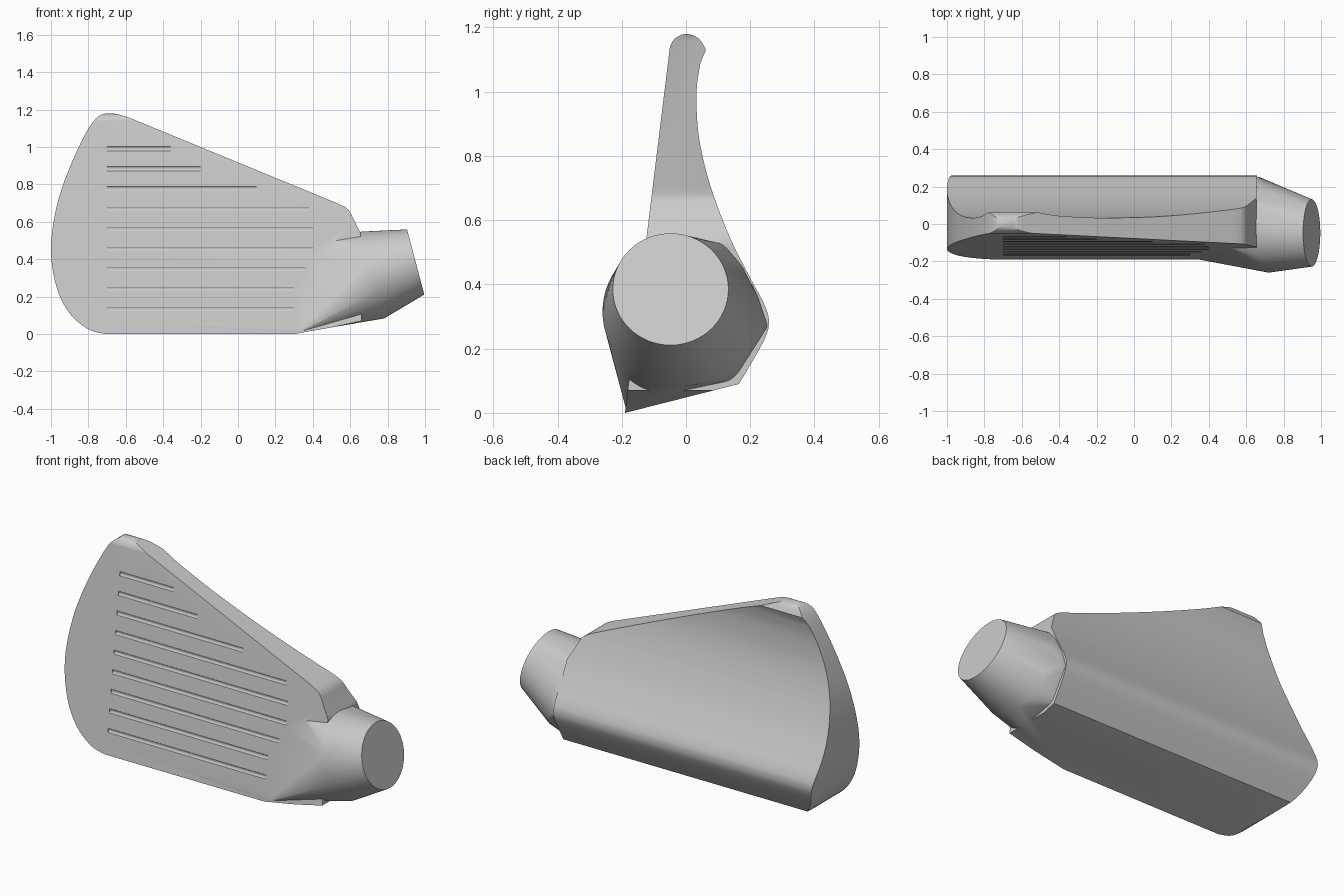
import bpy, bmesh, math
from mathutils import Vector, Matrix

cube = bpy.data.objects.get("Cube")
if cube:
    bpy.data.objects.remove(cube)

steel = bpy.data.materials.new("satin_steel")
steel.use_nodes = True
steel.diffuse_color = (0.6, 0.6, 0.6, 1)
steel.node_tree.nodes["Principled BSDF"].inputs["Base Color"].default_value = (0.6, 0.6, 0.6, 1)


def to_object(name, bm):
    bmesh.ops.recalc_face_normals(bm, faces=bm.faces[:])
    mesh = bpy.data.meshes.new(name)
    bm.to_mesh(mesh)
    bm.free()
    mesh.materials.append(steel)
    obj = bpy.data.objects.new(name, mesh)
    bpy.context.collection.objects.link(obj)
    return obj


def smooth_path(pts, steps=5):
    """Catmull-Rom curve through 2D points."""
    p = [Vector(q) for q in pts]
    p = [p[0]] + p + [p[-1]]
    out = []
    for a, b, c, d in zip(p, p[1:], p[2:], p[3:]):
        for i in range(steps):
            t = i / steps
            out.append(0.5 * (2 * b + (c - a) * t + (2 * a - 5 * b + 4 * c - d) * t ** 2
                              + (3 * b - a - 3 * c + d) * t ** 3))
    return out + [p[-1]]


def prism(name, outline, place, offset):
    bm = bmesh.new()
    face = bm.faces.new([bm.verts.new(place(u, v)) for u, v in outline])
    new = bmesh.ops.extrude_face_region(bm, geom=[face])["geom"]
    bmesh.ops.translate(bm, vec=offset, verts=[g for g in new if isinstance(g, bmesh.types.BMVert)])
    return to_object(name, bm)


def combine(target, tool, operation):
    mod = target.modifiers.new(operation.lower(), "BOOLEAN")
    mod.operation, mod.object, mod.solver = operation, tool, "EXACT"
    bpy.context.view_layer.objects.active = target
    bpy.ops.object.modifier_apply(modifier=mod.name)
    bpy.data.objects.remove(tool)


# Blade: side section swept across, trimmed to the face outline
section = [(-0.19, 0.0)] + smooth_path(
    [(-0.05, 1.14), (-0.035, 1.165), (0, 1.18), (0.04, 1.165), (0.062, 1.13)], 3) + smooth_path(
    [(0.045, 1.09), (0.033, 1.0), (0.04, 0.86), (0.075, 0.71), (0.135, 0.55), (0.2, 0.42),
     (0.245, 0.335), (0.258, 0.28), (0.24, 0.22), (0.165, 0.09)])
head = prism("club_head", section, lambda u, v: (-1.1, u, v), (2.2, 0, 0))

toe = smooth_path([(-0.71, 0.0), (-0.8, 0.025), (-0.9, 0.11), (-0.97, 0.25), (-1.0, 0.45),
                   (-0.97, 0.68), (-0.9, 0.89), (-0.81, 1.08), (-0.75, 1.16), (-0.68, 1.18),
                   (-0.59, 1.16)])
heel = smooth_path([(0.54, 0.695), (0.59, 0.665), (0.62, 0.61), (0.655, 0.54)], 3)
outline = toe + heel + [(0.66, 0.07), (0.5, 0.035), (0.3, 0.0)]
trim = prism("outline_trim", outline, lambda u, v: (u, -0.5, v), (0, 1, 0))
combine(head, trim, "INTERSECT")

# Hosel: tapered socket blended into the heel
bm = bmesh.new()
axis = Vector((0.967, 0, 0.256))
turn = axis.to_track_quat("Z", "Y").to_matrix().to_4x4()
for centre, radius in (((0.72, -0.02, 0.315), 0.24), ((0.95, -0.048, 0.385), 0.18)):
    bmesh.ops.create_circle(bm, segments=64, radius=radius,
                            matrix=Matrix.Translation(centre) @ turn)
for point in ((0.32, -0.185, 0.005), (0.45, -0.135, 0.42), (0.4, 0.16, 0.09), (0.6, 0.16, 0.1),
              (0.6, 0.235, 0.22), (0.665, 0.253, 0.27), (0.62, 0.24, 0.33),
              (0.55, 0.14, 0.52), (0.5, -0.12, 0.5)):
    bm.verts.new(point)
hull = bmesh.ops.convex_hull(bm, input=bm.verts[:])
loose = {g for g in hull["geom_interior"] + hull["geom_unused"] if isinstance(g, bmesh.types.BMVert)}
bmesh.ops.delete(bm, geom=list(loose), context="VERTS")
bmesh.ops.dissolve_limit(bm, angle_limit=0.01, verts=bm.verts[:], edges=bm.edges[:])
combine(head, to_object("hosel", bm), "UNION")

# Face grooves: shallow horizontal channels
ends = [0.3, 0.3, 0.36, 0.4, 0.4, 0.38, 0.1, -0.2, -0.36]
bm = bmesh.new()
for i, end in enumerate(ends):
    z = 0.135 + 0.107 * i
    y = -0.19 + 0.14 * z / 1.14
    place = Matrix.Translation(((end - 0.7) / 2, y - 0.012, z)) @ Matrix.Rotation(math.pi / 2, 4, "Y")
    bmesh.ops.create_cone(bm, cap_ends=True, segments=16, radius1=0.017, radius2=0.017,
                          depth=end + 0.7, matrix=place)
combine(head, to_object("groove_cutter", bm), "DIFFERENCE")

# Smooth shading with crisp rims
bpy.ops.object.select_all(action="DESELECT")
head.select_set(True)
bpy.context.view_layer.objects.active = head
bpy.ops.object.shade_smooth_by_angle(angle=math.radians(32))
